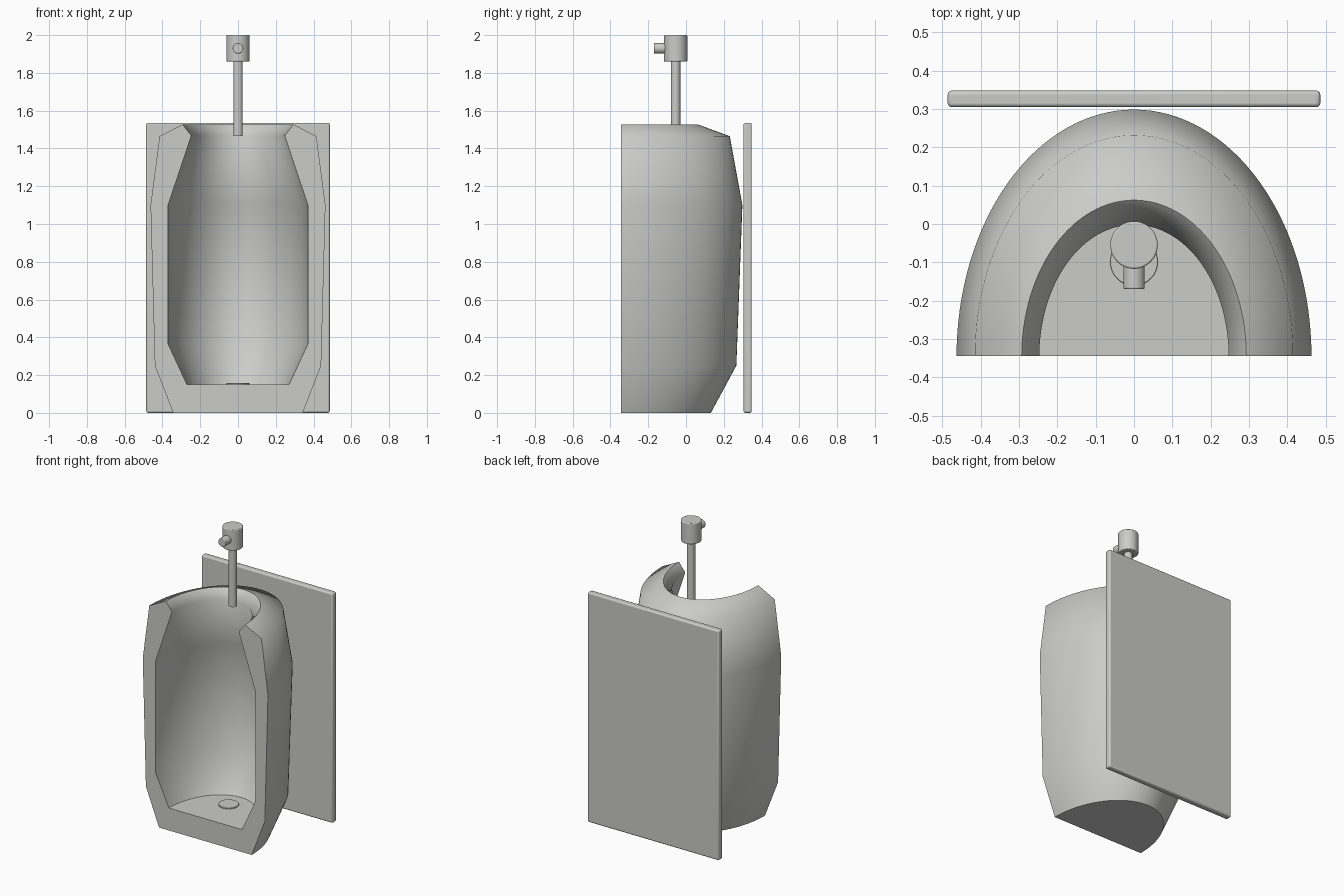
import bpy, bmesh, math

if "Cube" in bpy.data.objects:
    bpy.data.objects.remove(bpy.data.objects["Cube"])

# One pale grey ceramic
GREY = (0.6, 0.6, 0.59, 1)
ceramic = bpy.data.materials.new("pale grey ceramic")
ceramic.use_nodes = True
ceramic.diffuse_color = GREY
bsdf = next(n for n in ceramic.node_tree.nodes if n.type == 'BSDF_PRINCIPLED')
bsdf.inputs["Base Color"].default_value = GREY
bsdf.inputs["Roughness"].default_value = 0.5

FRONT = -0.345   # plane of the open front
DEPTH = 1.39     # depth to half-width ratio of the bowl
STEPS = 64


def add_bevel(ob, width, segments):
    mod = ob.modifiers.new("soft edges", 'BEVEL')
    mod.width, mod.segments, mod.limit_method = width, segments, 'ANGLE'


def cylinder(name, radius, length, location, bevel=0, tilt=0):
    bpy.ops.mesh.primitive_cylinder_add(vertices=48, radius=radius, depth=length,
                                        location=location, rotation=(tilt, 0, 0))
    ob = bpy.context.object
    ob.name = name
    ob.data.materials.append(ceramic)
    bpy.ops.object.shade_smooth_by_angle(angle=math.radians(40))
    if bevel:
        add_bevel(ob, bevel, 3)
    return ob


# Bowl: half-ellipse rings up the outside, over the rim and down the inside
outside = [(0.343, 0), (0.44, 0.25), (0.463, 1.1), (0.415, 1.465), (0.293, 1.527)]
inside = [(0.247, 1.468), (0.37, 1.1), (0.37, 0.365), (0.27, 0.15)]
profile = outside + inside
bm = bmesh.new()
rings = []
for r, z in profile:
    angles = [math.pi * i / STEPS for i in range(STEPS + 1)]
    rings.append([bm.verts.new((r * math.cos(a), FRONT + r * DEPTH * math.sin(a), z))
                  for a in angles])
for low, high in zip(rings, rings[1:]):
    for i in range(STEPS):
        bm.faces.new((low[i], low[i + 1], high[i + 1], high[i])).smooth = True
# Flat base, basin floor and cut front
bm.faces.new(rings[0])
bm.faces.new(rings[-1])
bm.faces.new([ring[0] for ring in rings] + [ring[-1] for ring in reversed(rings)])
bmesh.ops.recalc_face_normals(bm, faces=bm.faces)
# Crisp edges round the flat faces and along the rim
rim = set(rings[len(outside) - 1])
for e in bm.edges:
    if any(not f.smooth for f in e.link_faces) or all(v in rim for v in e.verts):
        e.smooth = False
mesh = bpy.data.meshes.new("bowl")
bm.to_mesh(mesh)
bm.free()
mesh.materials.append(ceramic)
bowl = bpy.data.objects.new("bowl", mesh)
bpy.context.collection.objects.link(bowl)

# Wall panel
bpy.ops.mesh.primitive_cube_add(size=1, location=(0, 0.3265, 0.768))
panel = bpy.context.object
panel.name = "wall_panel"
panel.scale = (0.972, 0.043, 1.536)
bpy.ops.object.transform_apply(location=False, rotation=False, scale=True)
panel.data.materials.append(ceramic)
add_bevel(panel, 0.01, 3)
bpy.ops.object.shade_smooth_by_angle(angle=math.radians(35))

# Flush pipe, valve, button and drain
cylinder("flush_pipe", 0.025, 0.405, (0, -0.055, 1.668))
cylinder("flush_valve", 0.062, 0.14, (0, -0.055, 1.93), 0.005)
cylinder("flush_button", 0.028, 0.07, (0, -0.135, 1.93), 0.004, math.pi / 2)
cylinder("drain_cover", 0.062, 0.02, (0, -0.099, 0.148), 0.003)
